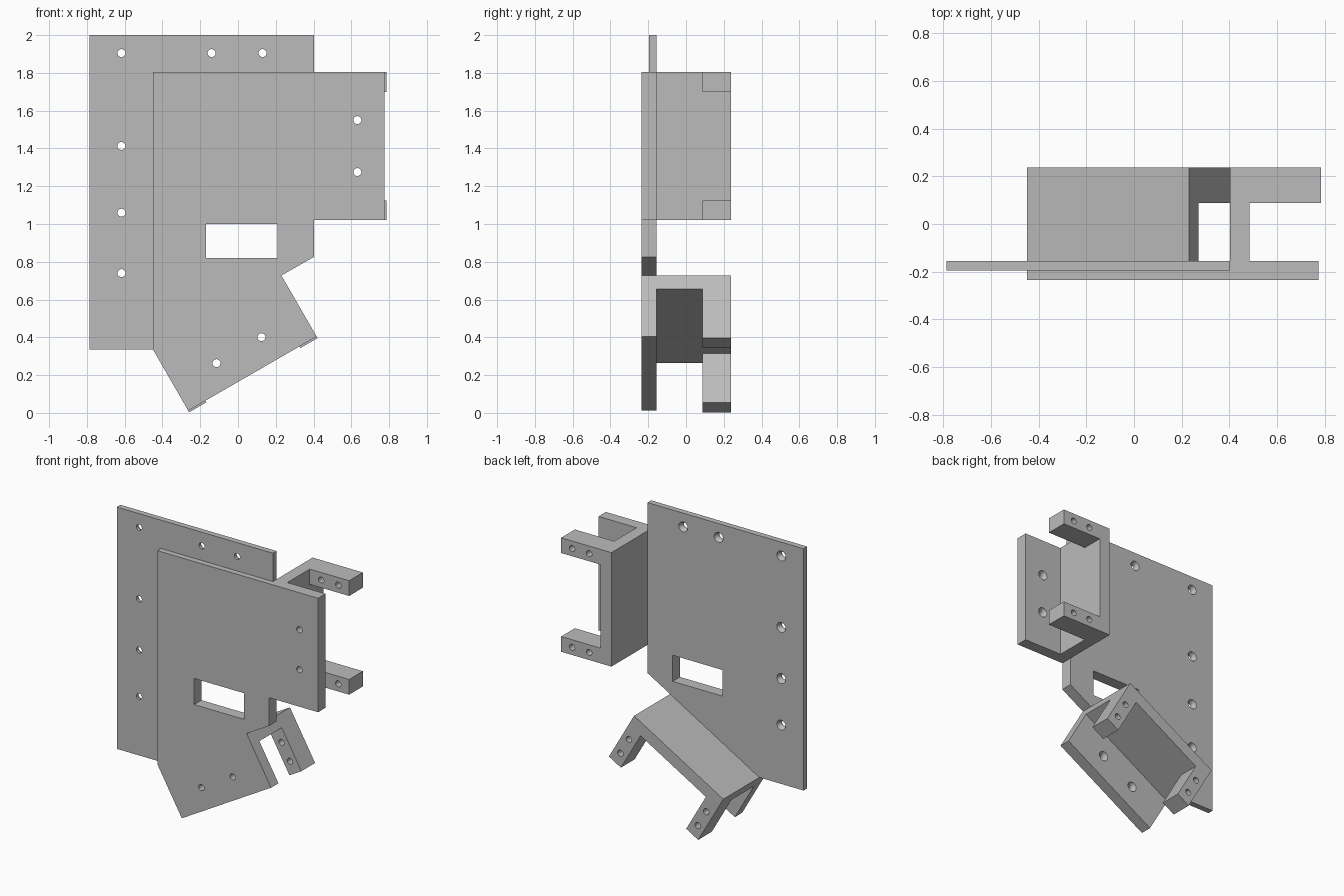
import bpy, bmesh, math
from mathutils import Matrix, Vector

if "Cube" in bpy.data.objects:
    bpy.data.objects.remove(bpy.data.objects["Cube"], do_unlink=True)

grey = bpy.data.materials.new("plain grey")
grey.use_nodes = True
colour = (0.5, 0.5, 0.5, 1)
grey.diffuse_color = colour
grey.node_tree.nodes["Principled BSDF"].inputs["Base Color"].default_value = colour

FRONT, THIN_FRONT, REAR, BACK = -0.235, -0.195, -0.155, 0.237   # depth planes
LENGTH, REACH, ARM_REACH = 0.785, 0.373, 0.383                  # bracket sizes
WEB, ARM, ARM_FRONT = 0.083, 0.105, 0.088

# Bracket frames: local x points outwards, local z runs along the web
upper = Matrix.Translation((0.402, 0, 1.02))
lower = Matrix.Translation((-0.45, 0, 0.335)) @ Matrix.Rotation(math.radians(60), 4, 'Y')


def make_object(name, bm):
    bmesh.ops.recalc_face_normals(bm, faces=bm.faces)
    mesh = bpy.data.meshes.new(name)
    bm.to_mesh(mesh)
    bm.free()
    ob = bpy.data.objects.new(name, mesh)
    mesh.materials.append(grey)
    bpy.context.collection.objects.link(ob)
    return ob


def add_prism(bm, points, step):
    """Extrude a closed outline along a vector."""
    face = bm.faces.new([bm.verts.new(p) for p in points])
    moved = bmesh.ops.extrude_face_region(bm, geom=[face])["geom"]
    bmesh.ops.translate(bm, vec=step, verts=[v for v in moved if isinstance(v, bmesh.types.BMVert)])


def add_plate(bm, outline, y0, y1):
    add_prism(bm, [(x, y0, z) for x, z in outline], (0, y1 - y0, 0))


def add_box(bm, x, y, z):
    add_plate(bm, [(x[0], z[0]), (x[1], z[0]), (x[1], z[1]), (x[0], z[1])], *y)


def add_hole(bm, x, z, profile, sides=24):
    """Turned cutter along y from (depth, radius) pairs."""
    rings = []
    for y, r in profile:
        turn = [2 * math.pi * i / sides for i in range(sides)]
        rings.append([bm.verts.new((x + r * math.cos(a), y, z + r * math.sin(a))) for a in turn])
    for a, b in zip(rings, rings[1:]):
        for i in range(sides):
            j = (i + 1) % sides
            bm.faces.new((a[i], a[j], b[j], b[i]))
    bm.faces.new(rings[0])
    bm.faces.new(rings[-1])


def cut(ob, bm):
    """Subtract the cutter mesh and keep the result."""
    cutter = make_object("cutter", bm)
    cutter.hide_render = True
    mod = ob.modifiers.new("cut", 'BOOLEAN')
    mod.operation, mod.solver, mod.object = 'DIFFERENCE', 'EXACT', cutter
    bpy.context.view_layer.update()
    result = bpy.data.meshes.new_from_object(ob.evaluated_get(bpy.context.evaluated_depsgraph_get()))
    ob.modifiers.clear()
    ob.data = result
    bpy.data.objects.remove(cutter, do_unlink=True)


def local(frame, x, z):
    p = frame @ Vector((x, 0, z))
    return p.x, p.z


COUNTERSINK = [(-0.3, 0.021), (-0.182, 0.021), (REAR, 0.034), (-0.13, 0.034)]
STRAIGHT = [(0.0, 0.021), (0.3, 0.021)]

# Thin mounting border along the top and right side
bm = bmesh.new()
add_plate(bm, [(-0.787, 2), (0.402, 2), (0.402, 1.805), (-0.45, 1.805),
               (-0.45, 0.335), (-0.787, 0.335)], THIN_FRONT, REAR)
border = make_object("mounting_border", bm)
bm = bmesh.new()
for x in (-0.14, 0.13):
    add_hole(bm, x, 1.905, COUNTERSINK)
for z in (1.905, 1.413, 1.06, 0.74):
    add_hole(bm, -0.617, z, COUNTERSINK)
cut(border, bm)

# Thick main plate, including the front flange of each bracket
bm = bmesh.new()
add_plate(bm, [(-0.45, 1.805), local(upper, REACH, LENGTH), local(upper, REACH, 0),
               (0.402, 1.02), (0.402, 0.826), local(lower, 0, LENGTH),
               local(lower, REACH, LENGTH), local(lower, REACH, 0), (-0.45, 0.335)], FRONT, REAR)
plate = make_object("main_plate", bm)
bm = bmesh.new()
add_box(bm, (-0.17, 0.21), (-0.4, 0), (0.82, 1.0))
for frame in (upper, lower):
    for z in (0.255, 0.53):
        add_hole(bm, *local(frame, 0.23, z), COUNTERSINK)
cut(plate, bm)

# Brackets: a web behind the plate with two drilled arms
parts = [border, plate]
for name, frame in (("upper_bracket", upper), ("lower_bracket", lower)):
    bm = bmesh.new()
    add_prism(bm, [(0, REAR, 0), (WEB, REAR, 0), (WEB, ARM_FRONT, 0), (ARM_REACH, ARM_FRONT, 0),
                   (ARM_REACH, BACK, 0), (0, BACK, 0)], (0, 0, LENGTH))
    bracket = make_object(name, bm)
    bm = bmesh.new()
    add_box(bm, (WEB, 0.6), (0, 0.4), (ARM, LENGTH - ARM))
    for x in (0.17, 0.3):
        for z in (ARM / 2, LENGTH - ARM / 2):
            add_hole(bm, x, z, STRAIGHT)
    cut(bracket, bm)
    bracket.data.transform(frame)
    parts.append(bracket)

# Smooth the hole walls, keep the edges sharp
bpy.ops.object.select_all(action='DESELECT')
for ob in parts:
    ob.select_set(True)
bpy.context.view_layer.objects.active = plate
bpy.ops.object.shade_smooth_by_angle(angle=math.radians(25))
